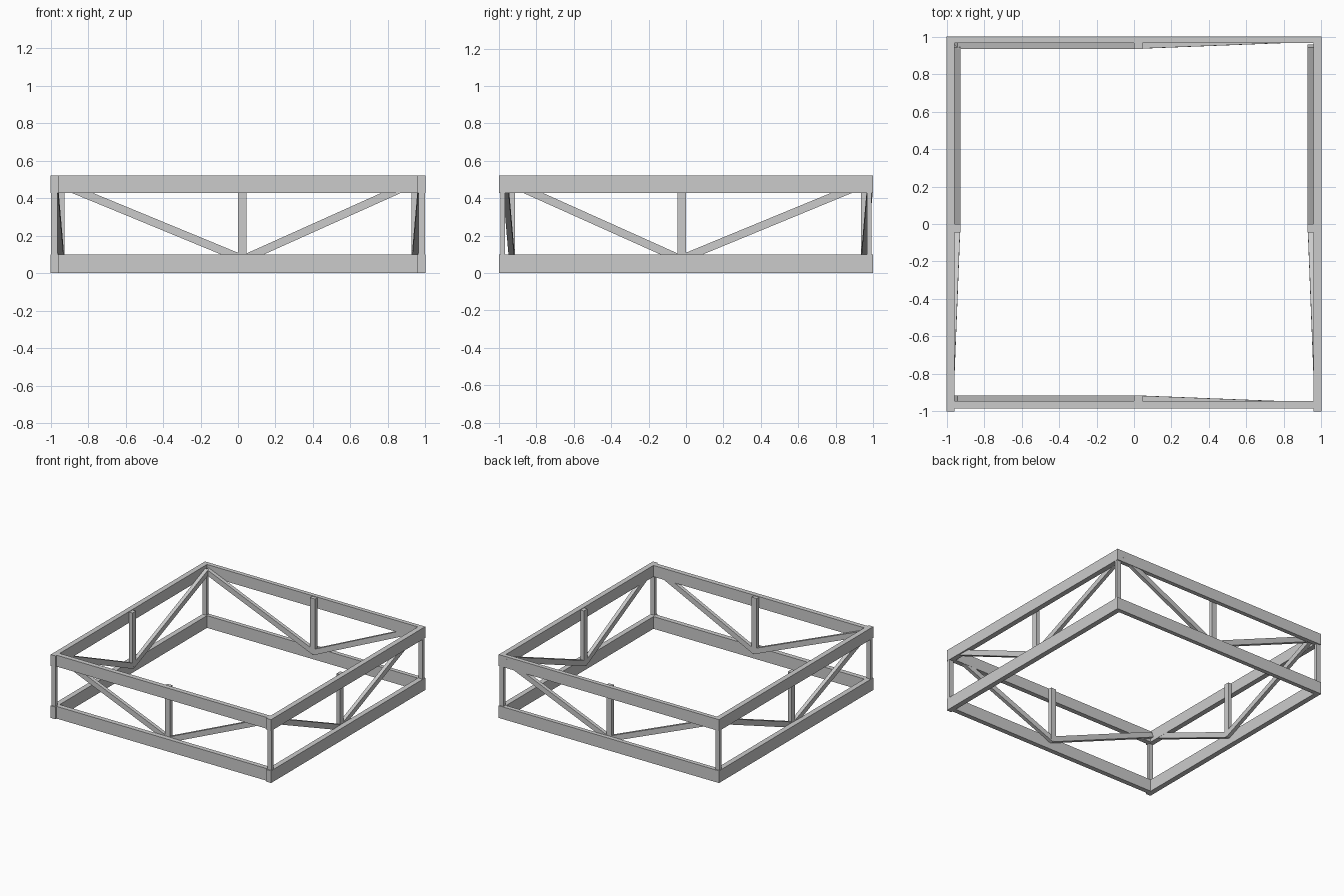
import bpy, bmesh
from mathutils import Vector

if "Cube" in bpy.data.objects:
    bpy.data.objects.remove(bpy.data.objects["Cube"])


def solid(name, corners):
    """Six-sided solid from a 4-corner start ring and a 4-corner end ring."""
    bm = bmesh.new()
    v = [bm.verts.new(c) for c in corners]
    bm.faces.new(v[:4])
    bm.faces.new(v[4:])
    for i in range(4):
        j = (i + 1) % 4
        bm.faces.new((v[i], v[j], v[j + 4], v[i + 4]))
    bmesh.ops.recalc_face_normals(bm, faces=bm.faces)
    me = bpy.data.meshes.new(name)
    bm.to_mesh(me)
    bm.free()
    bpy.context.collection.objects.link(bpy.data.objects.new(name, me))


def box(name, x0, x1, y0, y1, z0, z1):
    ring = [(x0, y0), (x1, y0), (x1, y1), (x0, y1)]
    solid(name, [(x, y, z) for z in (z0, z1) for x, y in ring])


def brace(name, place, a, b, width=0.043, depth=0.03):
    """Bar in side coordinates (along, inward, up) from a to b."""
    a, b = Vector(a), Vector(b)
    d = b - a
    n = Vector((-d.z, 0, d.x)).normalized() * width / 2
    t = Vector((0, depth, 0))
    solid(name, [place(*p) for e in (a, b) for p in (e - n, e + n, e + n + t, e - n + t)])


# Lower and upper rails
for level, z0, z1 in (("lower", 0, 0.10), ("upper", 0.427, 0.52)):
    box(level + "_front_rail", -0.957, 0.957, -0.985, -0.945, z0, z1)
    box(level + "_back_rail", -1, 1, 0.965, 1, z0, z1)
    box(level + "_left_rail", -1, -0.957, -1, 0.965, z0, z1)
    box(level + "_right_rail", 0.957, 1, -1, 0.965, z0, z1)

# Corner posts
for xn, x in (("left", -0.98), ("right", 0.98)):
    for yn, y in (("front", -0.98), ("back", 0.98)):
        box(f"{yn}_{xn}_post", x - 0.018, x + 0.018, y - 0.012, y + 0.012, 0.05, 0.48)

# Braces and middle upright on the inner face of each side
sides = {
    "front": lambda s, d, z: (s, -0.945 + d, z),
    "back": lambda s, d, z: (s, 0.965 - d, z),
    "left": lambda s, d, z: (-0.957 + d, -s, z),
    "right": lambda s, d, z: (0.957 - d, -s, z),
}
for side, place in sides.items():
    brace(side + "_straight_brace", place, (-0.95, 0, 0.477), (0.03, 0, 0.073))
    brace(side + "_skewed_brace", place, (0.02, 0, 0.07), (0.94, -0.036, 0.483))
    brace(side + "_upright", place, (0.022, 0, 0.07), (0.022, 0, 0.515), 0.046)
